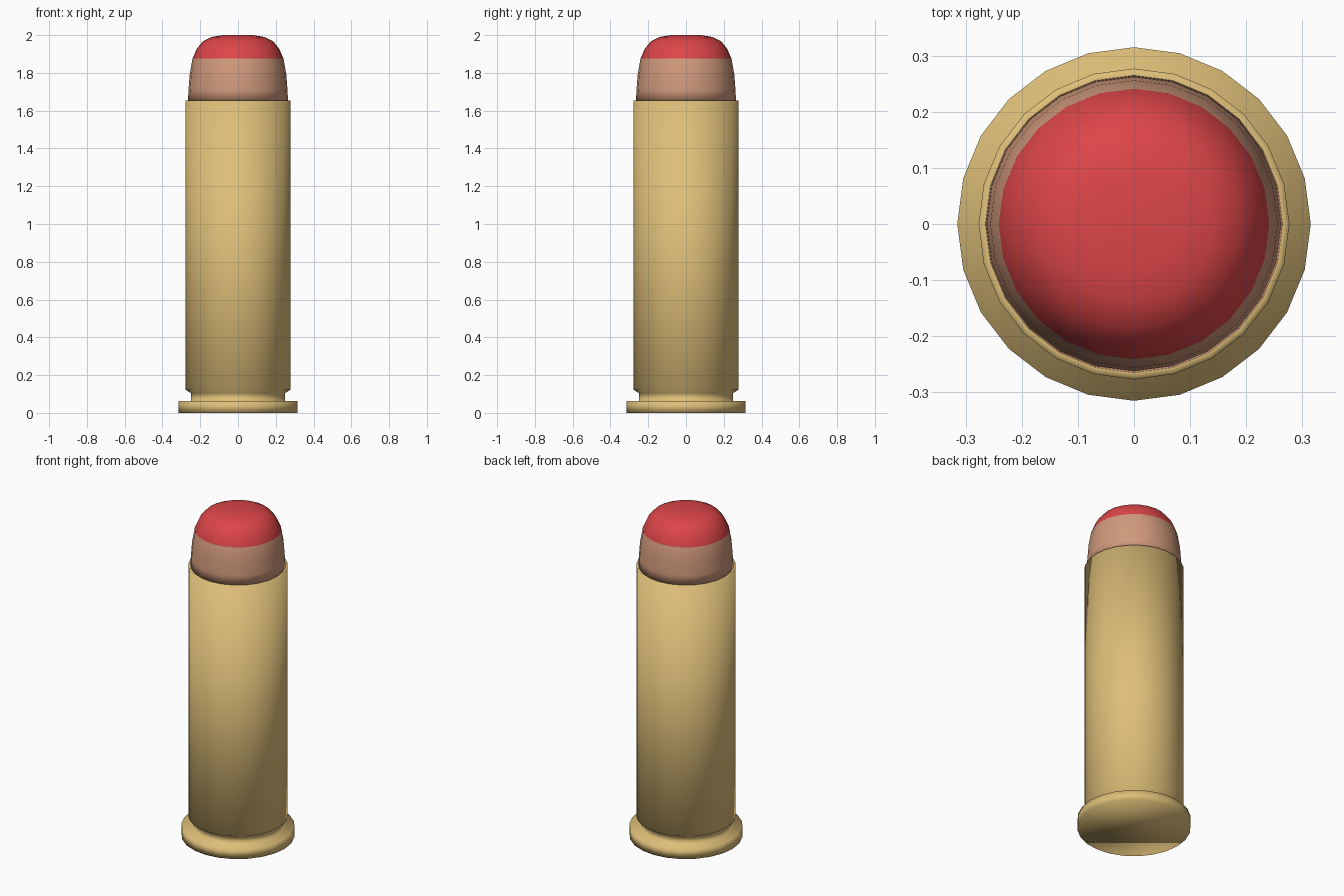
import bpy
import bmesh
import math

SIDES = 24

cube = bpy.data.objects.get("Cube")
if cube:
    bpy.data.objects.remove(cube, do_unlink=True)


def material(name, color):
    mat = bpy.data.materials.new(name)
    mat.use_nodes = True
    mat.diffuse_color = (*color, 1)
    mat.node_tree.nodes["Principled BSDF"].inputs["Base Color"].default_value = (*color, 1)
    return mat


def lathe(name, profile, materials):
    """Spin a (radius, height) profile into a closed, smooth solid."""
    bm = bmesh.new()
    rings = []
    for radius, z in profile:
        angles = [2 * math.pi * i / SIDES for i in range(SIDES)]
        rings.append([bm.verts.new((radius * math.cos(a), radius * math.sin(a), z))
                      for a in angles])
    for low, high in zip(rings, rings[1:]):
        for i in range(SIDES):
            j = (i + 1) % SIDES
            bm.faces.new((low[i], low[j], high[j], high[i]))
    bm.faces.new(rings[0][::-1])
    bm.faces.new(rings[-1])
    for face in bm.faces:
        face.smooth = True
    mesh = bpy.data.meshes.new(name)
    bm.to_mesh(mesh)
    bm.free()
    for mat in materials:
        mesh.materials.append(mat)
    obj = bpy.data.objects.new(name, mesh)
    bpy.context.collection.objects.link(obj)
    return obj


brass = material("brass", (0.73, 0.52, 0.19))
copper = material("copper", (0.63, 0.32, 0.2))
red = material("red", (0.72, 0.06, 0.065))

# Casing: rim, extractor groove, long straight wall and mouth lip
lathe("casing", [(0.315, 0), (0.315, 0.062), (0.25, 0.062), (0.25, 0.105),
                 (0.277, 0.122), (0.277, 1.655), (0.265, 1.655)], [brass])

# Bullet: rounded nose with a flat tip, painted above the colour line
TIP_LINE = 1.875
bullet = lathe("bullet", [(0.265, 1.65), (0.262, 1.71), (0.256, 1.79), (0.241, TIP_LINE),
                          (0.217, 1.93), (0.185, 1.968), (0.14, 1.99), (0.08, 2.0)],
               [copper, red])
for face in bullet.data.polygons:
    face.material_index = int(face.center.z > TIP_LINE)
